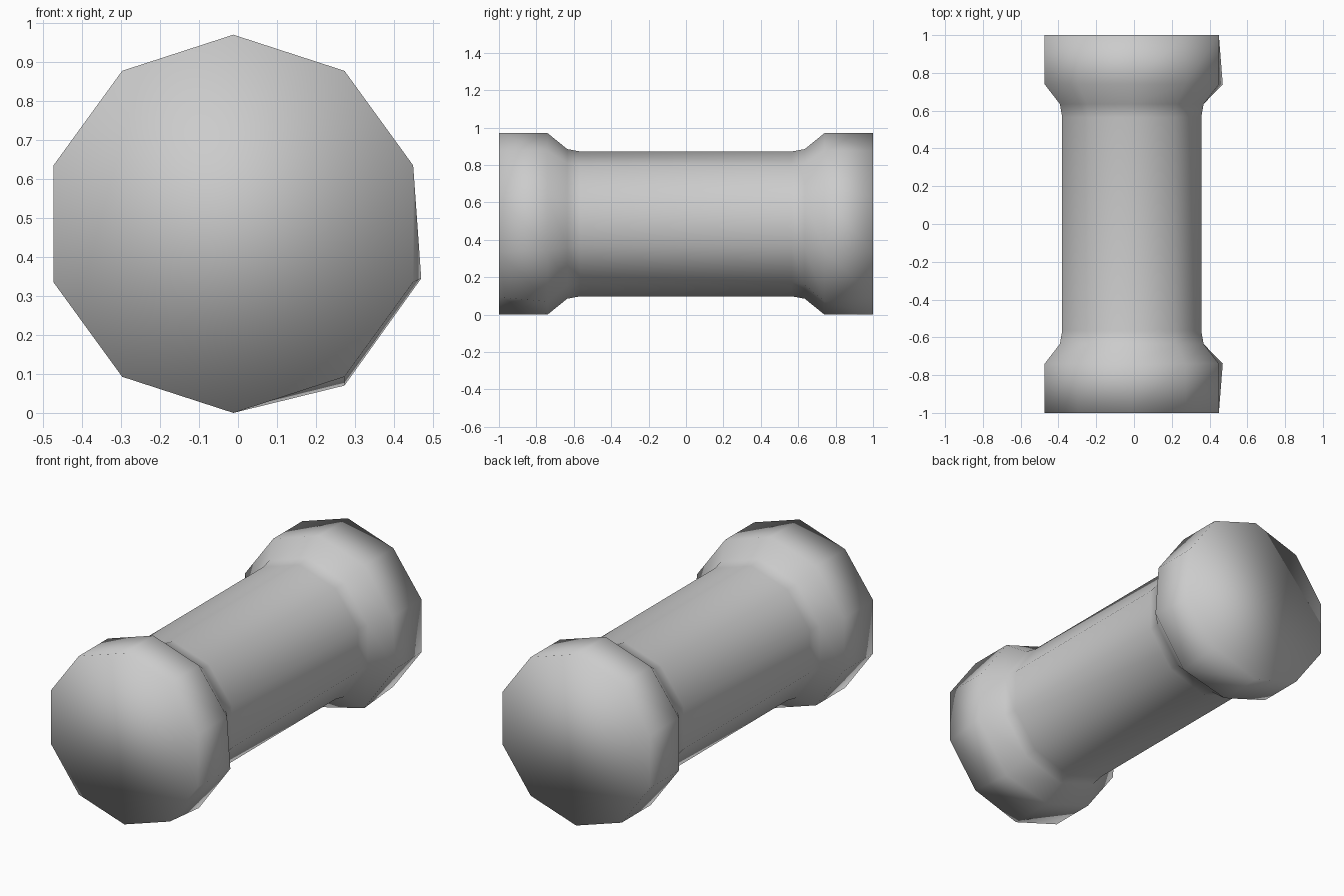
import bpy, bmesh
from math import sin, cos, tau

if "Cube" in bpy.data.objects:
    bpy.data.objects.remove(bpy.data.objects["Cube"])

SIDES = 10
CX, CZ = -0.012, 0.485          # axis of the bar
# (y, radius) along the bar: cap rim, shoulder, neck, shaft, mirrored
half = [(-1.0, 0.485), (-0.74, 0.485), (-0.635, 0.40), (-0.565, 0.387)]
profile = half + [(-y, r) for y, r in reversed(half)]

bm = bmesh.new()
rings = []
for y, r in profile:
    ring = []
    for i in range(SIDES):
        a = tau * i / SIDES
        x, z = CX + r * sin(a), CZ + r * cos(a)
        # small dents pulled outward on the lower right of each shoulder
        if abs(y) == 0.74:
            if i == 3:
                x, z = 0.470, 0.345
            elif i == 4:
                z = 0.070
        ring.append(bm.verts.new((x, y, z)))
    rings.append(ring)

# side walls
for a, b in zip(rings, rings[1:]):
    for i in range(SIDES):
        j = (i + 1) % SIDES
        bm.faces.new((a[i], a[j], b[j], b[i]))
# flat end caps
bm.faces.new(rings[0])
bm.faces.new(rings[-1])
bmesh.ops.recalc_face_normals(bm, faces=bm.faces[:])
for f in bm.faces:
    f.smooth = True

mesh = bpy.data.meshes.new("flared_bar")
bm.to_mesh(mesh)
bm.free()
bar = bpy.data.objects.new("flared_bar", mesh)
bpy.context.collection.objects.link(bar)
